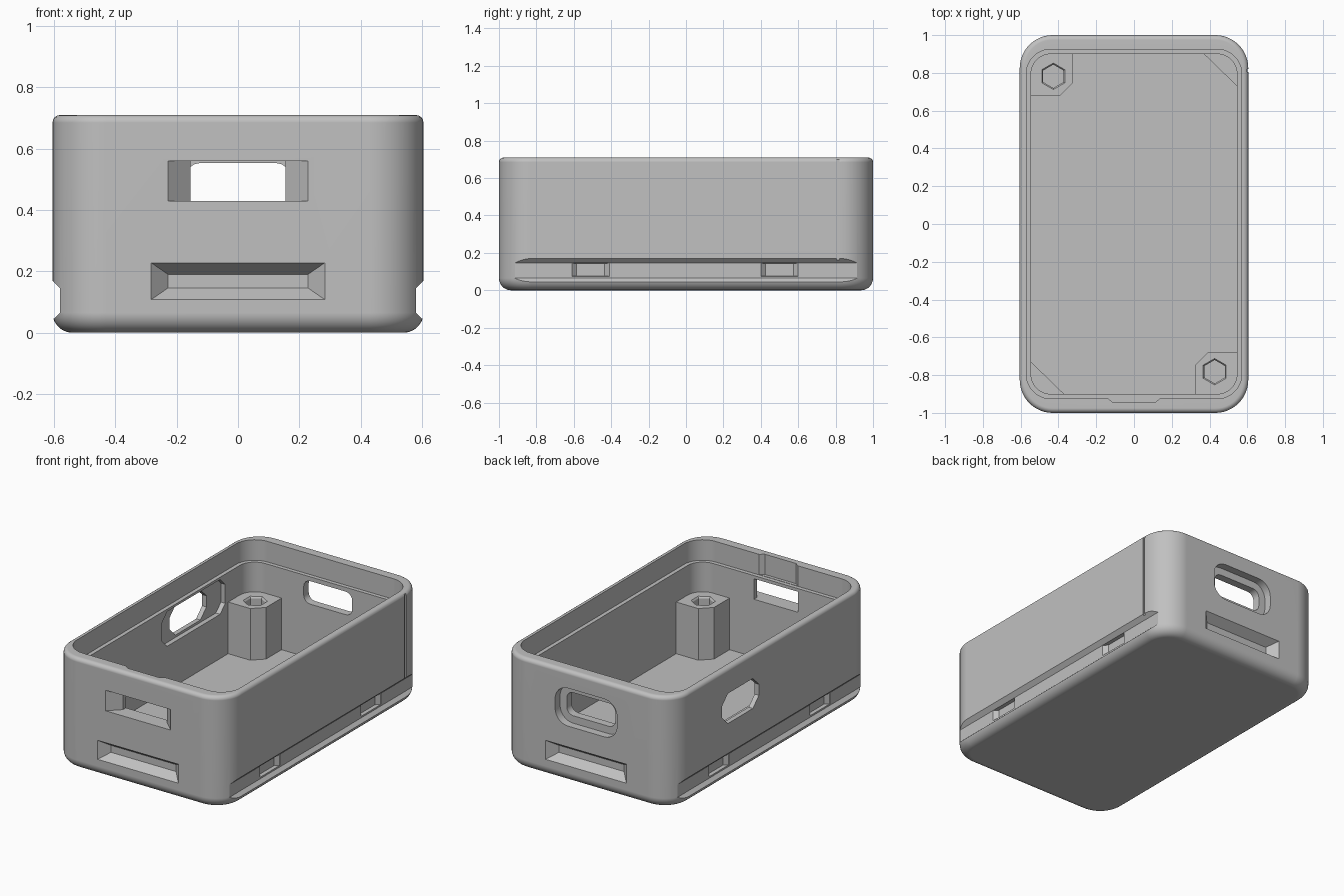
import bpy, bmesh, math

cube = bpy.data.objects.get("Cube")
if cube:
    bpy.data.objects.remove(cube, do_unlink=True)

grey = bpy.data.materials.new("plain_grey")
grey.use_nodes = True
grey.diffuse_color = (0.53, 0.53, 0.53, 1)
grey.node_tree.nodes["Principled BSDF"].inputs["Base Color"].default_value = grey.diffuse_color


def rounded(hu, hv, r=0, n=1, cu=0, cv=0):
    """Rectangle outline; r rounds the corners, n=1 chamfers them."""
    if r == 0:
        return [(cu + a * hu, cv + b * hv) for a, b in ((1, 1), (-1, 1), (-1, -1), (1, -1))]
    pts = []
    for q, (a, b) in enumerate(((1, 1), (-1, 1), (-1, -1), (1, -1))):
        for i in range(n + 1):
            t = math.pi / 2 * (q + i / n)
            pts.append((cu + a * (hu - r) + r * math.cos(t), cv + b * (hv - r) + r * math.sin(t)))
    return pts


def loft(name, rings, axis="z"):
    """Closed solid through (outline, depth) rings stacked along an axis."""
    place = {"x": lambda u, v, d: (d, u, v),
             "y": lambda u, v, d: (u, d, v),
             "z": lambda u, v, d: (u, v, d)}[axis]
    bm = bmesh.new()
    loops = [[bm.verts.new(place(u, v, d)) for u, v in pts] for pts, d in rings]
    n = len(loops[0])
    for a, b in zip(loops, loops[1:]):
        for i in range(n):
            bm.faces.new((a[i], a[(i + 1) % n], b[(i + 1) % n], b[i]))
    bm.faces.new(loops[0])
    bm.faces.new(loops[-1])
    bmesh.ops.recalc_face_normals(bm, faces=bm.faces)
    mesh = bpy.data.meshes.new(name)
    bm.to_mesh(mesh)
    bm.free()
    mesh.materials.append(grey)
    obj = bpy.data.objects.new(name, mesh)
    bpy.context.collection.objects.link(obj)
    return obj


def activate(obj):
    bpy.ops.object.select_all(action="DESELECT")
    obj.select_set(True)
    bpy.context.view_layer.objects.active = obj


def cut(obj, cutter):
    cutter.hide_render = True
    activate(obj)
    mod = obj.modifiers.new("cut", "BOOLEAN")
    mod.operation = "DIFFERENCE"
    mod.solver = "EXACT"
    mod.object = cutter
    bpy.ops.object.modifier_apply(modifier=mod.name)
    bpy.data.objects.remove(cutter, do_unlink=True)


# Case shell: bottom fillet, outer wall, rim fillet, lid ledge, cavity
HX, HY, R, TOP, SEG = 0.605, 1.0, 0.175, 0.71, 12
FLOOR, LEDGE = 0.065, 0.58


def shell_ring(inset, z):
    return rounded(HX - inset, HY - inset, R - inset, SEG), z


rings = []
for i in range(8):
    t = math.pi / 2 * i / 7
    rings.append(shell_ring(0.065 * (1 - math.sin(t)), 0.065 * (1 - math.cos(t))))
for i in range(5):
    t = math.pi / 2 * i / 4
    rings.append(shell_ring(0.025 * (1 - math.cos(t)), TOP - 0.025 * (1 - math.sin(t))))
lip = rounded(0.57, 0.925, 0.13, SEG)
cavity = rounded(0.545, 0.9, 0.105, SEG)
rings += [(lip, TOP), (lip, LEDGE), (cavity, LEDGE), (cavity, FLOOR)]
case = loft("case_shell", rings)

# Lid notch in the front rim
notch = [(-0.15, -0.91), (-0.14, -0.922), (-0.11, -0.945),
         (0.11, -0.945), (0.14, -0.922), (0.15, -0.91)]
cut(case, loft("lid_notch", [(notch, LEDGE + 0.002), (notch, 0.8)]))

# Flared front port
wide = rounded(0.228, 0.065, cv=0.495)
narrow = rounded(0.155, 0.065, cv=0.495)
cut(case, loft("front_port", [(wide, -1.02), (wide, -1), (narrow, -0.93), (narrow, -0.85)], "y"))

# Rounded back port with an outer recess
cut(case, loft("back_recess", [(rounded(0.217, 0.12, 0.09, 8, 0, 0.48), d) for d in (0.95, 1.02)], "y"))
cut(case, loft("back_port", [(rounded(0.17, 0.073, 0.045, 4, 0, 0.48), d) for d in (0.85, 0.97)], "y"))

# Side window with a wider recess on the inside
cut(case, loft("side_recess", [(rounded(0.315, 0.11, 0.05, 1, 0.335, 0.455), d) for d in (-0.575, -0.5)], "x"))
cut(case, loft("side_window", [(rounded(0.185, 0.095, 0.06, 1, 0.32, 0.455), d) for d in (-0.65, -0.56)], "x"))

# Tapered finger slots at both ends
for s in (-1, 1):
    mouth = rounded(0.283, 0.06, cv=0.168)
    back = rounded(0.228, 0.022, cv=0.168)
    cut(case, loft("finger_slot", [(mouth, s * 1.02), (mouth, s), (back, s * 0.945)], "y"))

# Long clip rails low on both sides, each with two pockets
for s in (-1, 1):
    rail = [(s * 0.65, 0.215), (s * 0.58, 0.145), (s * 0.58, 0.065), (s * 0.65, 0.0)]
    cut(case, loft("clip_rail", [(rail, -1.1), (rail, 1.1)], "y"))
    for y in (-0.51, 0.5):
        outer = rounded(0.1, 0.035, cu=y, cv=0.11)
        inner = rounded(0.075, 0.034, cu=y, cv=0.11)
        cut(case, loft("clip_pocket", [(outer, s * 0.6), (outer, s * 0.579), (inner, s * 0.556)], "x"))

# Thin vertical groove near the back of one side
groove = rounded(0.015, 0.008, cu=0.612, cv=0.812)
cut(case, loft("side_groove", [(groove, 0.16), (groove, 0.7)]))

# Screw posts with hexagonal sockets, in opposite corners
POST = 0.392
parts = [case]
for s, name in ((1, "back_post"), (-1, "front_post")):
    outline = [(-0.55, 0.68), (-0.39, 0.68), (-0.325, 0.745), (-0.325, 0.905), (-0.53, 0.905), (-0.55, 0.885)]
    outline = [(s * x, s * y) for x, y in outline]
    post = loft(name, [(outline, 0.05), (outline, POST)])

    def hexagon(r):
        return [(s * -0.427 + r * math.sin(k * math.pi / 3), s * 0.782 + r * math.cos(k * math.pi / 3))
                for k in range(6)]

    cut(post, loft("socket", [(hexagon(0.062), 0.2), (hexagon(0.062), POST - 0.01),
                              (hexagon(0.07), POST), (hexagon(0.07), POST + 0.05)]))
    parts.append(post)

# Triangular rests in the other two corners
for s, name in ((1, "back_rest"), (-1, "front_rest")):
    corner = [(0.365, 0.905), (0.55, 0.725), (0.55, 0.885), (0.53, 0.905)]
    corner = [(s * x, s * y) for x, y in corner]
    parts.append(loft(name, [(corner, 0.05), (corner, POST)]))

# Smooth curved walls, crisp edges
activate(case)
bpy.ops.object.shade_smooth_by_angle(angle=math.radians(30))
weighted = case.modifiers.new("weighted_normals", "WEIGHTED_NORMAL")
weighted.keep_sharp = True
